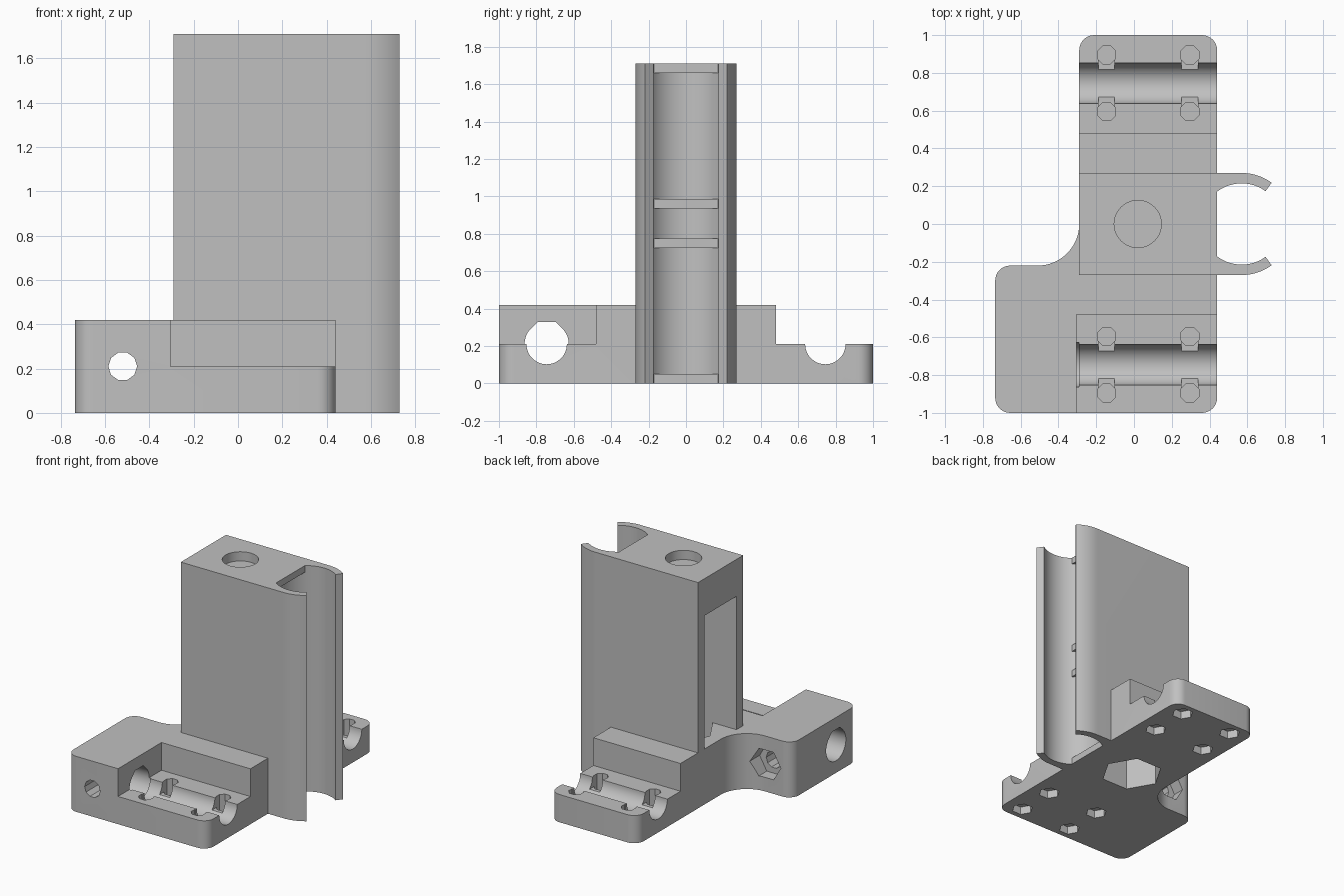
import bpy, bmesh
from math import pi, cos, sin, radians, acos
from mathutils import Matrix

if "Cube" in bpy.data.objects:
    bpy.data.objects.remove(bpy.data.objects["Cube"])

grey = bpy.data.materials.new("plain_grey")
grey.use_nodes = True
grey.diffuse_color = (0.53, 0.53, 0.53, 1)
grey.node_tree.nodes["Principled BSDF"].inputs["Base Color"].default_value = (0.53, 0.53, 0.53, 1)

AXES = {"z": Matrix.Identity(3),
        "x": Matrix(((0, 0, 1), (1, 0, 0), (0, 1, 0))),   # profile (y, z) swept along x
        "y": Matrix(((1, 0, 0), (0, 0, 1), (0, 1, 0)))}   # profile (x, z) swept along y


def prism(name, profile, low, high, axis="z"):
    """Sweep a flat profile along an axis."""
    bm = bmesh.new()
    face = bm.faces.new([bm.verts.new((u, v, low)) for u, v in profile])
    top = bmesh.ops.extrude_face_region(bm, geom=[face])["geom"]
    bmesh.ops.translate(bm, vec=(0, 0, high - low),
                        verts=[g for g in top if isinstance(g, bmesh.types.BMVert)])
    bmesh.ops.transform(bm, matrix=AXES[axis].to_4x4(), verts=bm.verts)
    bmesh.ops.recalc_face_normals(bm, faces=bm.faces)
    mesh = bpy.data.meshes.new(name)
    bm.to_mesh(mesh)
    bm.free()
    mesh.materials.append(grey)
    obj = bpy.data.objects.new(name, mesh)
    bpy.context.collection.objects.link(obj)
    return obj


def arc(cu, cv, r, start, end, n):
    return [(cu + r * cos(radians(start + (end - start) * i / n)),
             cv + r * sin(radians(start + (end - start) * i / n))) for i in range(n + 1)]


def ring(cu, cv, r, n, turn=0):
    return arc(cu, cv, r, turn, turn + 360, n)[:-1]


def rect(u0, u1, v0, v1):
    return [(u0, v0), (u1, v0), (u1, v1), (u0, v1)]


def combine(target, other, operation):
    mod = target.modifiers.new("join", "BOOLEAN")
    mod.operation, mod.solver, mod.object = operation, "EXACT", other
    bpy.context.view_layer.objects.active = target
    bpy.ops.object.modifier_apply(modifier=mod.name)
    bpy.data.objects.remove(other)


def cut(target, profile, low, high, axis="z"):
    combine(target, prism("cutter", profile, low, high, axis), "DIFFERENCE")


# Base slab with rounded corners and a concave fillet beside the tower
r = 0.08
base = prism("bracket_body",
             arc(0.44 - r, -1 + r, r, -90, 0, 8) + arc(0.44 - r, 1 - r, r, 0, 90, 8)
             + arc(-0.29 + r, 1 - r, r, 90, 180, 8)
             + arc(-0.51, 0, 0.22, 0, -90, 16)
             + arc(-0.735 + r, -0.22 - r, r, 90, 180, 8)
             + arc(-0.735 + r, -1 + r, r, 180, 270, 8), 0, 0.42)

# Lowered rod shelves at both ends
cut(base, rect(-0.305, 1, -1.5, -0.48), 0.21, 1)
cut(base, rect(-1, 1, 0.48, 1.5), 0.21, 1)

# Rod grooves, and the flat-topped rod hole through the side block
ROD_Y, ROD_Z = 0.745, 0.21
for side in (-1, 1):
    start = -0.305 if side < 0 else -1
    cut(base, ring(side * ROD_Y, ROD_Z, 0.108, 48), start, 1, "x")
hole = 0.118
cut(base, arc(-ROD_Y, ROD_Z, hole, 135, 405, 36)
    + [(-ROD_Y + hole * 0.414, ROD_Z + hole), (-ROD_Y - hole * 0.414, ROD_Z + hole)],
    -1, -0.29, "x")

# Screw holes, tie notches and nut pockets around each groove
for side in (-1, 1):
    for x in (-0.145, 0.295):
        for off in (-1, 1):
            y = side * ROD_Y + off * 0.15
            cut(base, ring(x, y, 0.052, 8, 22.5), 0.085, 0.5)
            near, far = sorted((y, y - off * 0.077))
            cut(base, rect(x - 0.043, x + 0.043, near, far), 0.13, 0.5)
            cut(base, ring(x, y, 0.075, 6), -0.1, 0.06)

# Cross screw hole with a nut pocket on its back end
cut(base, ring(-0.52, 0.21, 0.065, 10), -1.5, 0, "y")
cut(base, ring(-0.52, 0.21, 0.12, 6), -0.31, 0, "y")

# Tower with open clip arms on its left side
CX, INNER, OUTER, OPEN = 0.57, 0.215, 0.27, 54
chord = acos((0.44 - CX) / INNER) * 180 / pi
tower = prism("tower",
              [(-0.29, -OUTER)] + arc(CX, 0, OUTER, -90, -OPEN, 10)
              + arc(CX, 0, INNER, -OPEN, -chord, 20)
              + arc(CX, 0, INNER, chord, OPEN, 20)
              + arc(CX, 0, OUTER, OPEN, 90, 10) + [(-0.29, OUTER)], 0, 1.71)
combine(base, tower, "UNION")

# Round back of the clip, interrupted by four thin ribs
seat = arc(CX, 0, INNER, chord, 360 - chord, 28)
seat += [(0.5, seat[-1][1]), (0.5, seat[0][1])]
for low, high in ((0.05, 0.725), (0.775, 0.935), (0.985, 1.66)):
    cut(base, seat, low, high)

# Hexagonal nut shaft, side window and top hole
cut(base, ring(0.02, 0, 0.22, 6), -0.1, 1.43)
cut(base, rect(-0.6, 0.02, -0.19, 0.19), 0.42, 1.43)
cut(base, ring(0.02, 0, 0.125, 40), 1.64, 2)

bpy.ops.object.select_all(action="DESELECT")
base.select_set(True)
bpy.context.view_layer.objects.active = base
bpy.ops.object.shade_smooth_by_angle(angle=radians(30))
